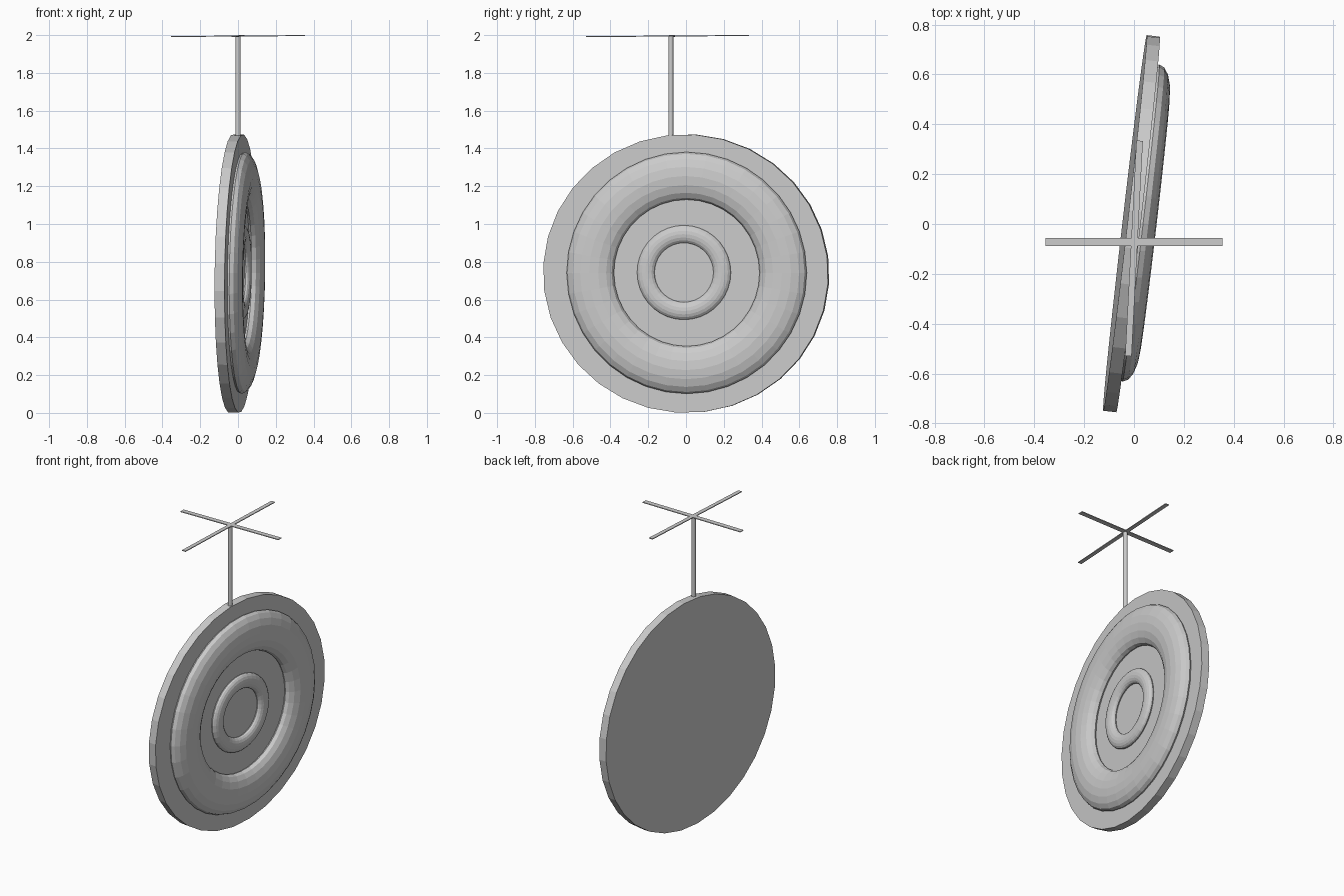
import bpy
from math import radians
from mathutils import Matrix, Vector

if "Cube" in bpy.data.objects:
    bpy.data.objects.remove(bpy.data.objects["Cube"])

# Shared frame of the slightly turned disc: local z points out of its front face
n = Vector((1, -0.116, -0.014)).normalized()
v = Vector((0, 0, 1))
v = (v - n * v.dot(n)).normalized()
u = v.cross(n)
frame = Matrix.Translation((0, 0, 0.7375)) @ Matrix((u, v, n)).transposed().to_4x4()


def finish(name, matrix):
    ob = bpy.context.object
    ob.name = name
    ob.data.transform(matrix)
    return ob


def ring(name, centre, outer, inner, half_height):
    minor = (outer - inner) / 2
    bpy.ops.mesh.primitive_torus_add(major_segments=36, minor_segments=16,
                                     major_radius=(outer + inner) / 2, minor_radius=minor)
    squash = Matrix.Diagonal((1, 1, half_height / minor, 1))
    finish(name, frame @ Matrix.Translation(centre) @ squash)


def blade(name, centre, length, width, turn, rise):
    bpy.ops.mesh.primitive_cube_add(size=1)
    finish(name, Matrix.Translation(centre) @ Matrix.Rotation(radians(turn), 4, 'Z')
           @ Matrix.Rotation(radians(-rise), 4, 'Y')
           @ Matrix.Diagonal((length, width, 0.005, 1)))


# Slightly oval backing disc
bpy.ops.mesh.primitive_cylinder_add(vertices=32, radius=1, depth=1)
finish("disc", frame @ Matrix.Translation((0, 0, -0.01)) @ Matrix.Rotation(radians(-4), 4, 'Z')
       @ Matrix.Diagonal((0.76, 0.7375, 0.053, 1)))

# Two flattened rings on the front face
ring("outer_ring", (0.007, 0.004, 0.027), 0.64, 0.388, 0.056)
ring("inner_ring", (-0.008, 0.006, 0.024), 0.25, 0.157, 0.026)

# Hanging rod
bpy.ops.mesh.primitive_cylinder_add(vertices=16, radius=0.0138, depth=0.555)
finish("rod", Matrix.Translation((0, -0.08, 1.7175)))

# Crossed bars at the top
blade("cross_bar", (0, -0.073, 1.995), 0.71, 0.032, 0, 0.4)
blade("long_bar", (0, -0.098, 1.995), 0.865, 0.026, 87, 0.4)
